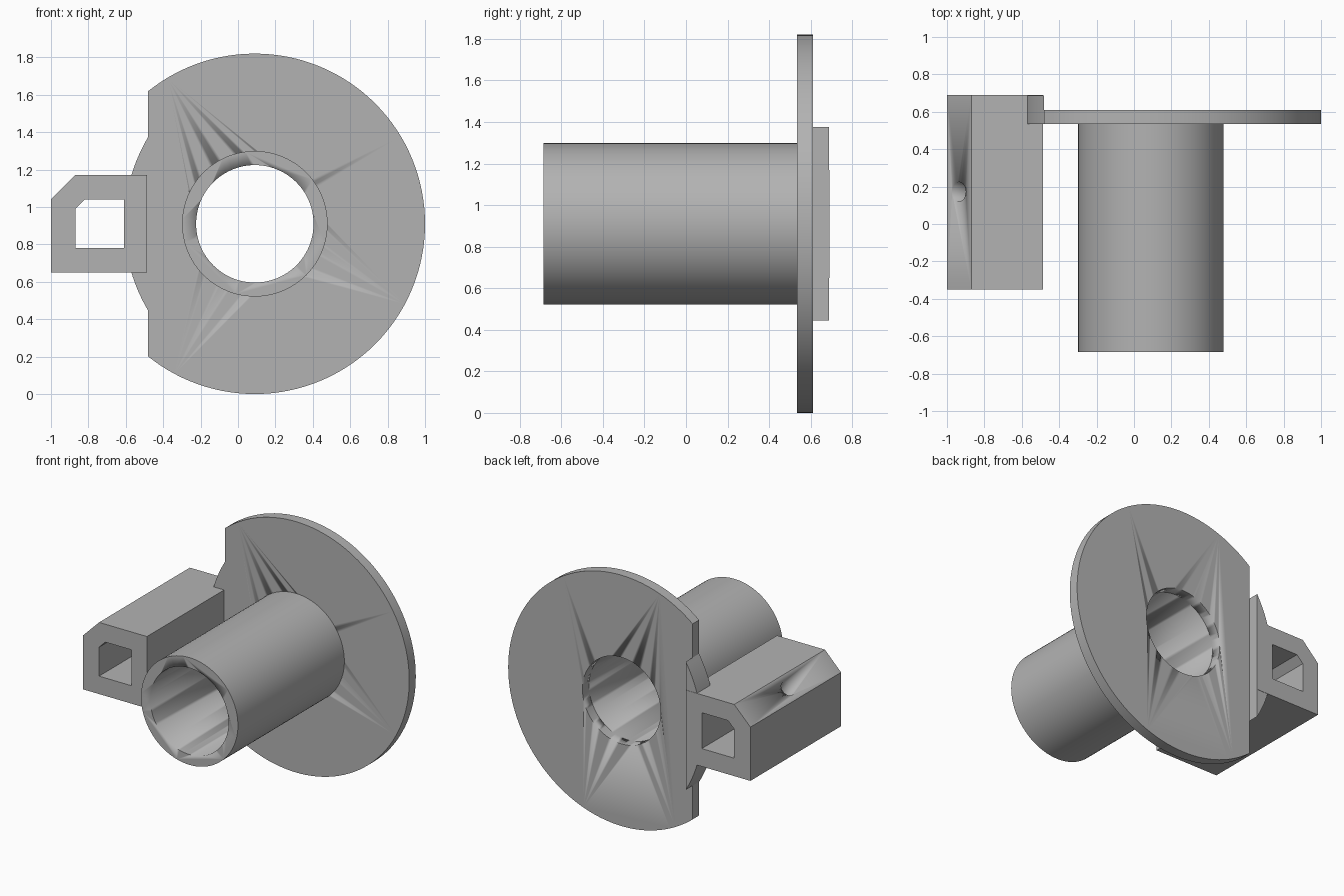
import bpy
import bmesh
from math import sin, cos, pi, sqrt
from mathutils import Vector, Matrix

default = bpy.data.objects.get("Cube")
if default:
    bpy.data.objects.remove(default, do_unlink=True)

grey = bpy.data.materials.new("plain grey")
grey.use_nodes = True
colour = (0.45, 0.45, 0.45, 1)
grey.diffuse_color = colour
grey.node_tree.nodes["Principled BSDF"].inputs["Base Color"].default_value = colour

CX, CZ, R = 0.09, 0.91, 0.91      # axis and radius of the flange
FLAT = -0.48                      # flat side of the flange
FRONT, BACK = 0.535, 0.61         # flange faces


def extrude(name, profile, y0, y1):
    """Extrude an x-z outline from y0 to y1."""
    bm = bmesh.new()
    face = bm.faces.new([bm.verts.new((x, y0, z)) for x, z in profile])
    out = bmesh.ops.extrude_face_region(bm, geom=[face])
    moved = [v for v in out["geom"] if isinstance(v, bmesh.types.BMVert)]
    bmesh.ops.translate(bm, verts=moved, vec=(0, y1 - y0, 0))
    bmesh.ops.recalc_face_normals(bm, faces=bm.faces)
    mesh = bpy.data.meshes.new(name)
    bm.to_mesh(mesh)
    bm.free()
    mesh.materials.append(grey)
    obj = bpy.data.objects.new(name, mesh)
    bpy.context.collection.objects.link(obj)
    return obj


def arc(cx, r, start=0, end=2 * pi, n=96):
    return [(cx + r * cos(start + (end - start) * i / n),
             CZ + r * sin(start + (end - start) * i / n)) for i in range(n)]


def cut(obj, cutter):
    mod = obj.modifiers.new("cut", "BOOLEAN")
    mod.operation = "DIFFERENCE"
    mod.solver = "EXACT"
    mod.object = cutter
    cutter.hide_render = True
    cutter.hide_set(True)


def smooth(obj):
    bpy.ops.object.select_all(action="DESELECT")
    obj.select_set(True)
    bpy.context.view_layer.objects.active = obj
    bpy.ops.object.shade_smooth_by_angle(angle=0.5)


def segment(cx, r):
    """Corner points where a circle crosses the flat line."""
    h = sqrt(r * r - (cx - FLAT) ** 2)
    return (FLAT, CZ - h), (FLAT, CZ + h)


# Flange: disc with one flat side
low, high = segment(CX, R)
outline = [p for p in arc(CX, R, -pi, pi, 128) if p[0] > FLAT + 0.005]
flange = extrude("flange", [low] + outline + [high], FRONT, BACK)

# Barrel
barrel = extrude("barrel", arc(CX, 0.389), -0.685, FRONT)

# Bore through barrel and flange
bore = extrude("bore_cutter", arc(CX, 0.314), -0.9, 0.9)
cut(flange, bore)
cut(barrel, bore)

# Curved joining piece between flange and square sleeve
JX, JR = 0.30, 0.908
low, high = segment(JX, JR)
outline = [p for p in arc(JX, JR, 0, 2 * pi, 200) if p[0] < FLAT - 0.002]
joint = extrude("joining_piece", [high] + outline + [low], FRONT, 0.688)

# Square sleeve with a chamfered corner
sleeve = extrude("sleeve", [(-1, 0.65), (-0.486, 0.65), (-0.486, 1.17),
                            (-0.87, 1.17), (-1, 1.04)], -0.35, 0.69)
channel = extrude("channel_cutter", [(-0.87, 0.78), (-0.61, 0.78), (-0.61, 1.04),
                                     (-0.82, 1.04), (-0.87, 0.99)], -0.6, 0.9)
cut(sleeve, channel)

# Screw hole square to the chamfer
screw = extrude("screw_hole_cutter",
                [(0.052 * cos(2 * pi * i / 32), 0.052 * sin(2 * pi * i / 32))
                 for i in range(32)], -0.15, 0.15)
turn = Vector((0, 1, 0)).rotation_difference(Vector((-1, 0, 1))).to_matrix().to_4x4()
screw.data.transform(Matrix.Translation((-0.937, 0.172, 1.105)) @ turn)
cut(sleeve, screw)

for part in (flange, barrel, joint, sleeve, bore, screw):
    part.hide_set(False)
    smooth(part)
for helper in (bore, screw, channel):
    helper.hide_set(True)
